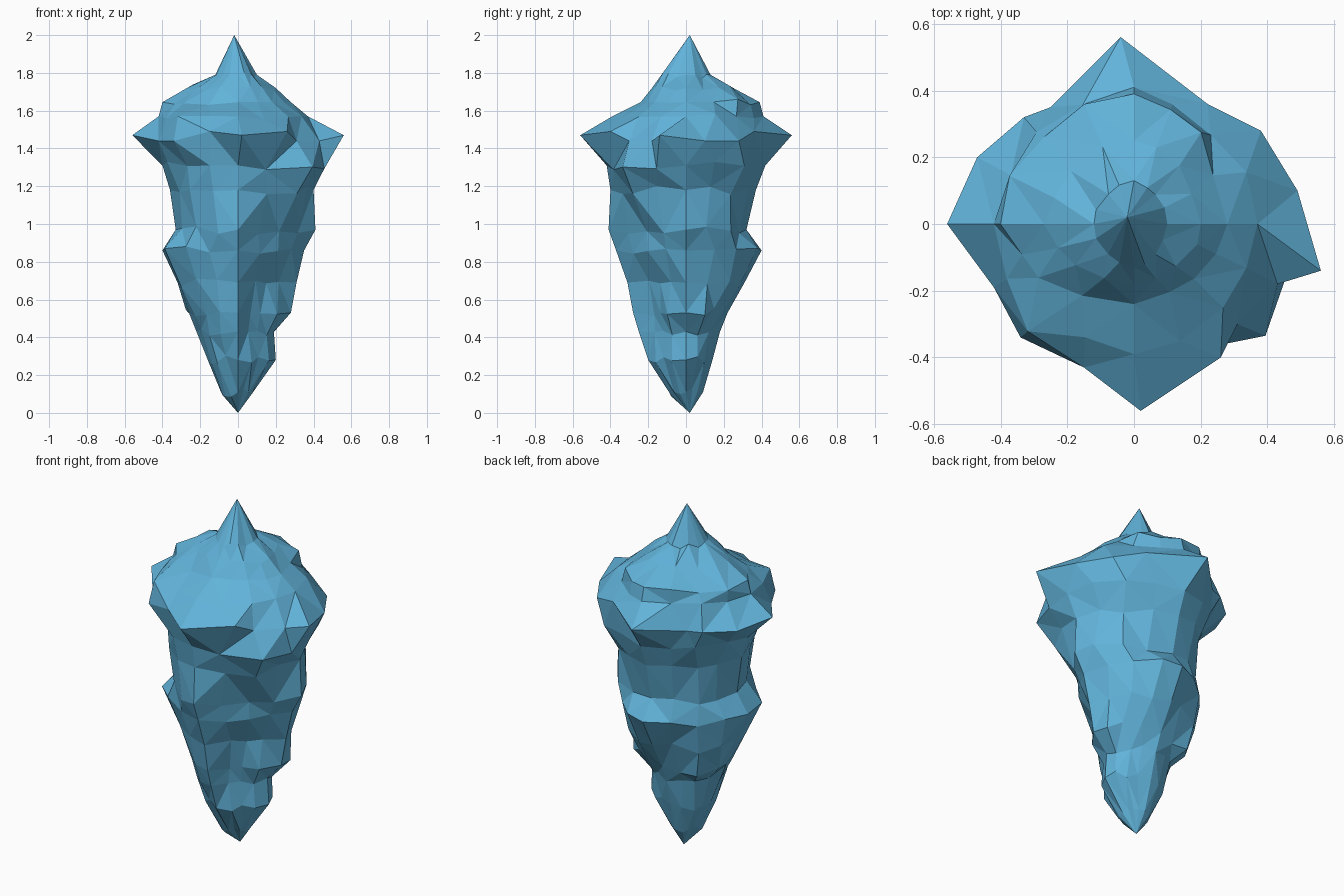
import bpy, bmesh, math, random

if "Cube" in bpy.data.objects:
    bpy.data.objects.remove(bpy.data.objects["Cube"])

random.seed(11)
SEG = 16

# Silhouette rings: height, left, right, front, back reach
RINGS = [
    (0.11, 0.09, 0.08, 0.09, 0.09),
    (0.28, 0.16, 0.20, 0.20, 0.14),
    (0.43, 0.22, 0.19, 0.25, 0.18),
    (0.53, 0.26, 0.28, 0.28, 0.22),
    (0.69, 0.32, 0.31, 0.31, 0.31),
    (0.86, 0.40, 0.35, 0.37, 0.40),
    (0.97, 0.33, 0.41, 0.41, 0.32),
    (1.18, 0.36, 0.40, 0.40, 0.37),
    (1.31, 0.40, 0.46, 0.42, 0.42),
    (1.47, 0.56, 0.56, 0.56, 0.56),
    (1.57, 0.42, 0.37, 0.39, 0.41),
    (1.645, 0.40, 0.28, 0.24, 0.39),
    (1.72, 0.27, 0.20, 0.18, 0.25),
    (1.79, 0.12, 0.10, 0.13, 0.13),
]
# Spiked shoulder: reach of each corner in turn is (x, y), anticlockwise from the right
SHOULDER = [
    (.56, -.14), (.49, .10), (.38, .28), (.22, .36), (-.04, .56), (-.25, .35),
    (-.33, .32), (-.47, .20), (-.56, 0), (-.42, -.19), (-.34, -.34), (-.15, -.43),
    (.02, -.56), (.26, -.40), (.31, -.30), (.43, -.18)]
# Hollow down the front right: ring -> reach factors of corners 13, 14, 15
HOLLOW = {1: (.88, .80, .9), 2: (.72, .72, .85), 3: (.64, .64, .82), 4: (.70, .65, .74),
          5: (.82, .82, .86), 6: (.79, .73, .82), 7: (.92, 1.05, 1.0), 8: (.97, 1.17, 1.06)}
# Other bulges and dents: (ring, corner) -> reach factor
BULGES = {(3, 1): 1.06, (3, 6): 1.18, (3, 7): 1.14, (4, 7): 1.06, (5, 9): 1.05,
          (5, 6): .87, (5, 5): .9, (10, 10): 1.12, (10, 2): .9}


def ring_point(k, i):
    """Corner on an oval ring, chipped irregularly between the four main directions."""
    z, left, right, front, back = RINGS[k]
    if z == 1.47:
        return (*SHOULDER[i], z if i % 4 == 0 else z - .03 + .05 * (i % 2 == 1 and i in (3, 11, 13)))
    a = 2 * math.pi * i / SEG
    chip = 1.0
    if i % 4:
        a += random.uniform(-.06, .06)
        chip = random.uniform(.92, 1.01)
        dz = .018 if z > 1.5 else .025
        z += random.uniform(-dz, dz)
    if i >= 13 and k in HOLLOW:
        chip = HOLLOW[k][i - 13]
    chip = BULGES.get((k, i), chip)
    c, s = math.cos(a), math.sin(a)
    return (c * chip * (right if c > 0 else left),
            s * chip * (back if s > 0 else front), z)


# Faceted rock body
bm = bmesh.new()
rings = [[bm.verts.new(ring_point(k, i)) for i in range(SEG)] for k in range(len(RINGS))]
bottom = bm.verts.new((0, .02, 0))
top = bm.verts.new((-.02, .02, 2))
for lo, hi in zip(rings, rings[1:]):
    for i in range(SEG):
        j = (i + 1) % SEG
        # split each patch along its shorter diagonal
        if (lo[i].co - hi[j].co).length < (lo[j].co - hi[i].co).length:
            bm.faces.new((lo[i], lo[j], hi[j]))
            bm.faces.new((lo[i], hi[j], hi[i]))
        else:
            bm.faces.new((lo[i], lo[j], hi[i]))
            bm.faces.new((lo[j], hi[j], hi[i]))
# Pointed ends
for i in range(SEG):
    j = (i + 1) % SEG
    bm.faces.new((bottom, rings[0][j], rings[0][i]))
    bm.faces.new((top, rings[-1][i], rings[-1][j]))
bmesh.ops.recalc_face_normals(bm, faces=bm.faces)

mesh = bpy.data.meshes.new("crystal_rock")
bm.to_mesh(mesh)
bm.free()
blue = bpy.data.materials.new("sky blue")
blue.diffuse_color = (0.12, 0.45, 0.70, 1)
blue.use_nodes = True
blue.node_tree.nodes["Principled BSDF"].inputs["Base Color"].default_value = blue.diffuse_color
mesh.materials.append(blue)
rock = bpy.data.objects.new("crystal_rock", mesh)
bpy.context.collection.objects.link(rock)
